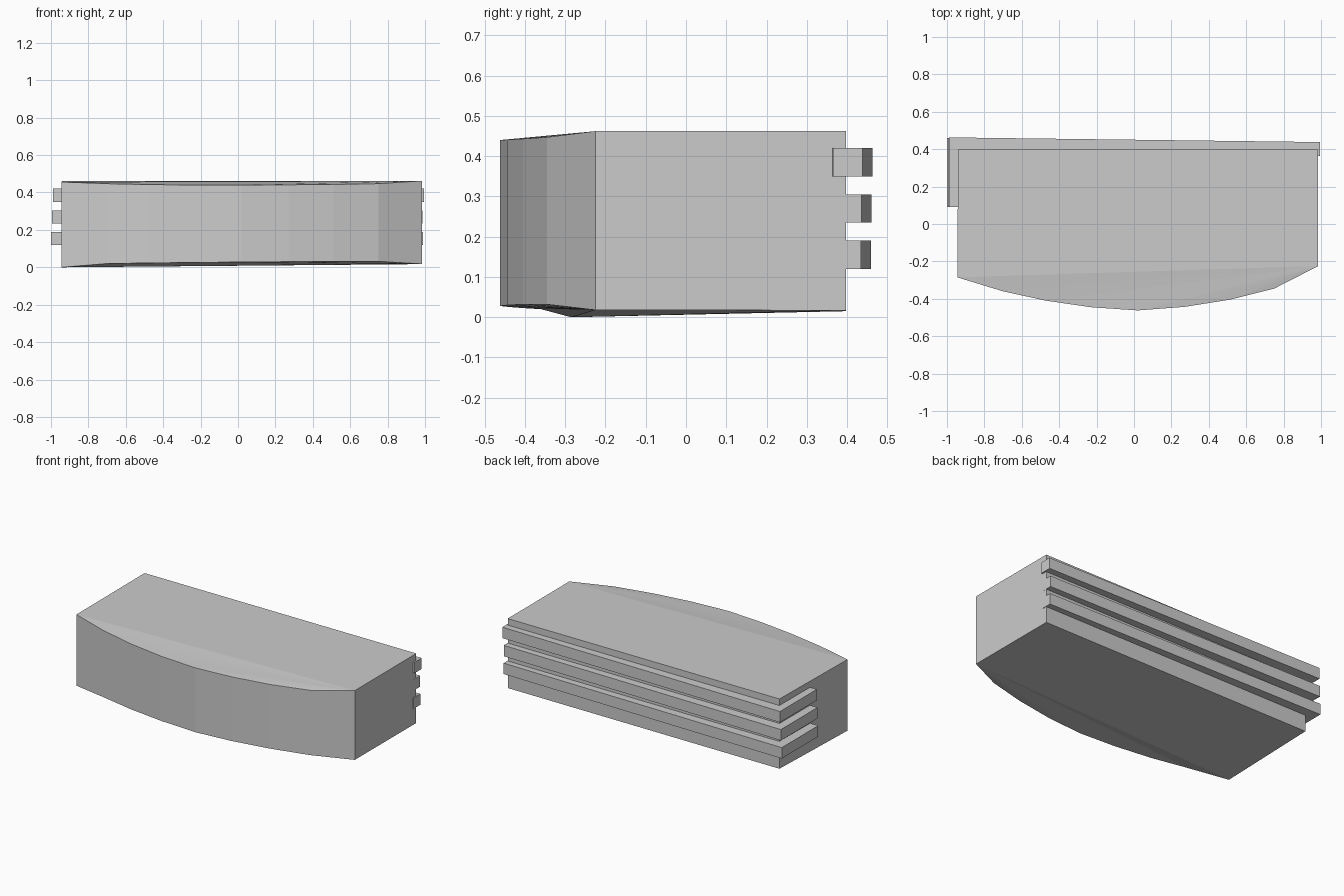
import bpy

if "Cube" in bpy.data.objects:
    bpy.data.objects.remove(bpy.data.objects["Cube"])


def make_mesh(name, verts, faces):
    mesh = bpy.data.meshes.new(name)
    mesh.from_pydata(verts, [], faces)
    mesh.update()
    obj = bpy.data.objects.new(name, mesh)
    bpy.context.collection.objects.link(obj)
    return obj


# Body: block with a bowed front; each point is x, y, bottom z, top z
outline = [
    (0.985, 0.397, 0.017, 0.462),
    (-0.94, 0.397, 0.015, 0.462),
    (-0.945, -0.285, 0.0, 0.456),
    (-0.70, -0.36, 0.02, 0.447),
    (-0.47, -0.41, 0.023, 0.442),
    (-0.23, -0.445, 0.026, 0.44),
    (0.02, -0.462, 0.028, 0.44),
    (0.27, -0.443, 0.03, 0.441),
    (0.51, -0.405, 0.032, 0.443),
    (0.75, -0.345, 0.032, 0.447),
    (0.985, -0.225, 0.018, 0.462),
]
n = len(outline)
verts = [(x, y, b) for x, y, b, t in outline] + [(x, y, t) for x, y, b, t in outline]
# Side walls
faces = [(i, i + n, (i + 1) % n + n, (i + 1) % n) for i in range(n)]
# Flat rear part of the caps, then a fan over the bowed front
faces += [(0, 1, 2, n - 1), (2 * n - 1, n + 2, n + 1, n)]
for i in range(2, n - 2):
    faces += [(n - 1, i, i + 1), (2 * n - 1, n + i + 1, n + i)]
make_mesh("body", verts, faces)

# Slats: three horizontal strips on the back that wrap around the left end
for name, z, left, right, back in [
    ("lower_slat", 0.12, -1.0, 0.988, 0.459),
    ("middle_slat", 0.235, -0.995, 0.986, 0.461),
    ("upper_slat", 0.35, -0.99, 0.995, 0.463),
]:
    plan = [(left, 0.09), (-0.93, 0.09), (right, 0.365), (right, back - 0.025), (left, back)]
    k = len(plan)
    pts = [(x, y, h) for h in (z, z + 0.07) for x, y in plan]
    sides = [(i, (i + 1) % k, (i + 1) % k + k, i + k) for i in range(k)]
    make_mesh(name, pts, sides + [tuple(range(k))[::-1], tuple(range(k, 2 * k))])
